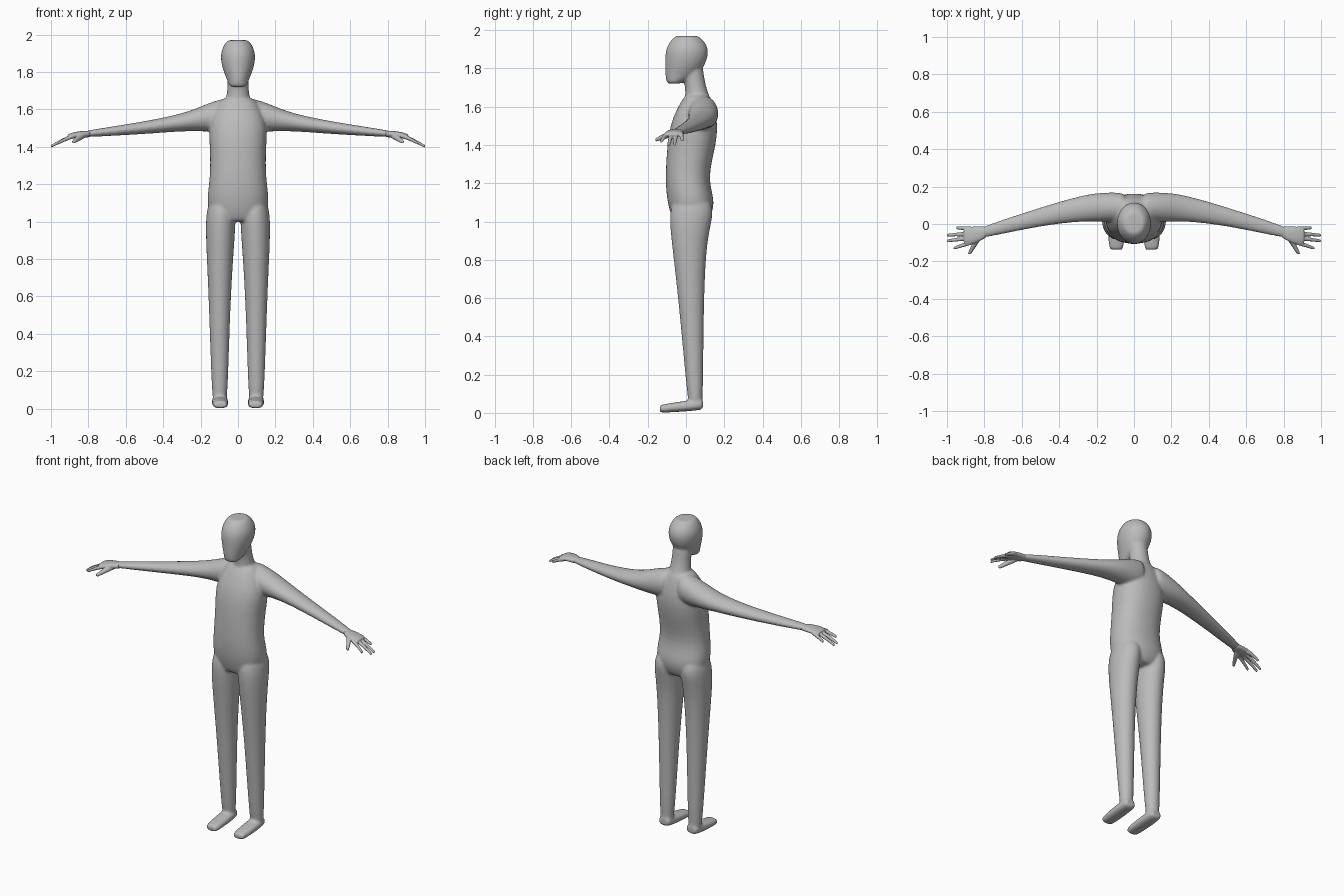
import bpy, bmesh, math
from mathutils import Vector

cube = bpy.data.objects.get("Cube")
if cube:
    bpy.data.objects.remove(cube)

grey = bpy.data.materials.new("plain grey")
grey.use_nodes = True
shade = (0.5, 0.5, 0.5, 1)
grey.diffuse_color = shade
grey.node_tree.nodes["Principled BSDF"].inputs["Base Color"].default_value = shade

SIDES = 20


def soften(value, roundness):
    return math.copysign(abs(value) ** roundness, value)


def outline(axis, section, side, roundness, scale=1):
    """Points of one oval section: position on the axis, then its low and high bounds."""
    position, low_u, high_u, low_v, high_v = section
    points = []
    for step in range(SIDES):
        angle = math.tau * (step + 0.5) / SIDES
        u = (low_u + high_u + scale * (high_u - low_u) * soften(math.cos(angle), roundness)) / 2
        v = (low_v + high_v + scale * (high_v - low_v) * soften(math.sin(angle), roundness)) / 2
        point = {"x": (position, u, v), "y": (u, position, v), "z": (u, v, position)}[axis]
        points.append(Vector((point[0] * side, point[1], point[2])))
    return points


def loft(mesh, axis, sections, side=1, roundness=1):
    """Skin the sections, with a smaller ring at each end for a softly rounded cap."""
    rings = [outline(axis, section, side, roundness) for section in sections]
    rings.insert(0, outline(axis, sections[0], side, roundness, 0.7))
    rings.append(outline(axis, sections[-1], side, roundness, 0.7))
    loops = [[mesh.verts.new(point) for point in ring] for ring in rings]
    for lower, upper in zip(loops, loops[1:]):
        for i in range(SIDES):
            mesh.faces.new((lower[i - 1], lower[i], upper[i], upper[i - 1]))
    mesh.faces.new(loops[0])
    mesh.faces.new(loops[-1])


def upright(mesh, profile, roundness=1):
    """Loft a symmetric part from height, half width, front and back."""
    loft(mesh, "z", [(z, -width, width, front, back) for z, width, front, back in profile],
         roundness=roundness)


def finish(mesh, name, voxel, smoothing):
    """Fuse the lofts of a part into one smooth skin."""
    bmesh.ops.recalc_face_normals(mesh, faces=mesh.faces)
    data = bpy.data.meshes.new(name)
    mesh.to_mesh(data)
    mesh.free()
    data.materials.append(grey)
    part = bpy.data.objects.new(name, data)
    bpy.context.collection.objects.link(part)
    bpy.ops.object.select_all(action="DESELECT")
    part.select_set(True)
    bpy.context.view_layer.objects.active = part
    part.modifiers.new("round", "SUBSURF").levels = 2
    fuse = part.modifiers.new("fuse", "REMESH")
    fuse.mode = "VOXEL"
    fuse.voxel_size = voxel
    relax = part.modifiers.new("relax", "SMOOTH")
    relax.iterations = smoothing
    for modifier in list(part.modifiers):
        bpy.ops.object.modifier_apply(modifier=modifier.name)
    bpy.ops.object.shade_smooth_by_angle(angle=math.radians(50))


body = bmesh.new()

# Torso, neck and head: height, half width, front, back
upright(body, [(1, 0.13, -0.07, 0.12), (1.1, 0.175, -0.1, 0.16), (1.22, 0.15, -0.11, 0.11),
               (1.4, 0.15, -0.1, 0.16), (1.53, 0.165, -0.08, 0.17), (1.66, 0.09, -0.01, 0.13)], 0.9)
upright(body, [(1.6, 0.08, -0.01, 0.15), (1.7, 0.053, 0, 0.1), (1.82, 0.06, -0.03, 0.09)])
upright(body, [(1.72, 0.045, -0.1, -0.03), (1.76, 0.06, -0.11, 0.06), (1.83, 0.09, -0.11, 0.11),
               (1.91, 0.097, -0.11, 0.125), (1.97, 0.06, -0.06, 0.07)])

# Legs: height, inner, outer, front, back
leg = [(0.03, 0.055, 0.14, 0.01, 0.09), (0.6, 0.04, 0.157, -0.04, 0.093),
       (0.92, 0.016, 0.174, -0.08, 0.11), (1.05, 0.01, 0.172, -0.09, 0.152),
       (1.12, 0.02, 0.15, -0.06, 0.12)]
# Feet: depth, inner, outer, sole, top
foot = [(-0.137, 0.054, 0.134, 0, 0.042), (-0.03, 0.05, 0.142, 0.005, 0.06),
        (0.088, 0.055, 0.138, 0.015, 0.075)]
# Arms: reach, front, back, underside, top
arm = [(0.05, 0.01, 0.17, 1.48, 1.67), (0.17, 0.01, 0.17, 1.48, 1.63),
       (0.28, 0.015, 0.155, 1.485, 1.58), (0.5, -0.01, 0.09, 1.467, 1.535),
       (0.82, -0.08, -0.015, 1.45, 1.486)]
for side in (1, -1):
    loft(body, "z", leg, side)
    loft(body, "y", foot, side, 0.8)
    loft(body, "x", arm, side)
finish(body, "body", 0.008, 6)

# Hands: a palm, four drooping fingers and a thumb
palm = [(0.79, -0.075, -0.012, 1.45, 1.487), (0.86, -0.11, -0.013, 1.448, 1.483),
        (0.91, -0.11, -0.015, 1.442, 1.468)]
tips = [(0.95, -0.02), (1, -0.06), (1, -0.09), (0.965, -0.13)]
for side, name in ((1, "left_hand"), (-1, "right_hand")):
    hand = bmesh.new()
    for number, (reach, spread) in enumerate(tips):
        finger = []
        for step in range(5):
            along = step / 4
            x = 0.87 + (reach - 0.87) * along
            y = (-0.026 - 0.024 * number) * (1 - along) + spread * along
            z = 1.46 - (x - 0.87) * (0.3 + 0.15 * along)
            thick = 0.013 - 0.005 * along
            finger.append((x, y - thick, y + thick, z - thick, z + thick))
        loft(hand, "x", finger, side)
    thumb = []
    for step in range(4):
        along = step / 3
        x, z = 0.825 + 0.055 * along, 1.466 - 0.04 * along
        thick = 0.02 - 0.01 * along
        thumb.append((-0.06 - 0.1 * along, x - thick, x + thick, z - thick, z + thick))
    loft(hand, "x", palm, side, 0.9)
    loft(hand, "y", thumb, side)
    finish(hand, name, 0.0035, 3)
